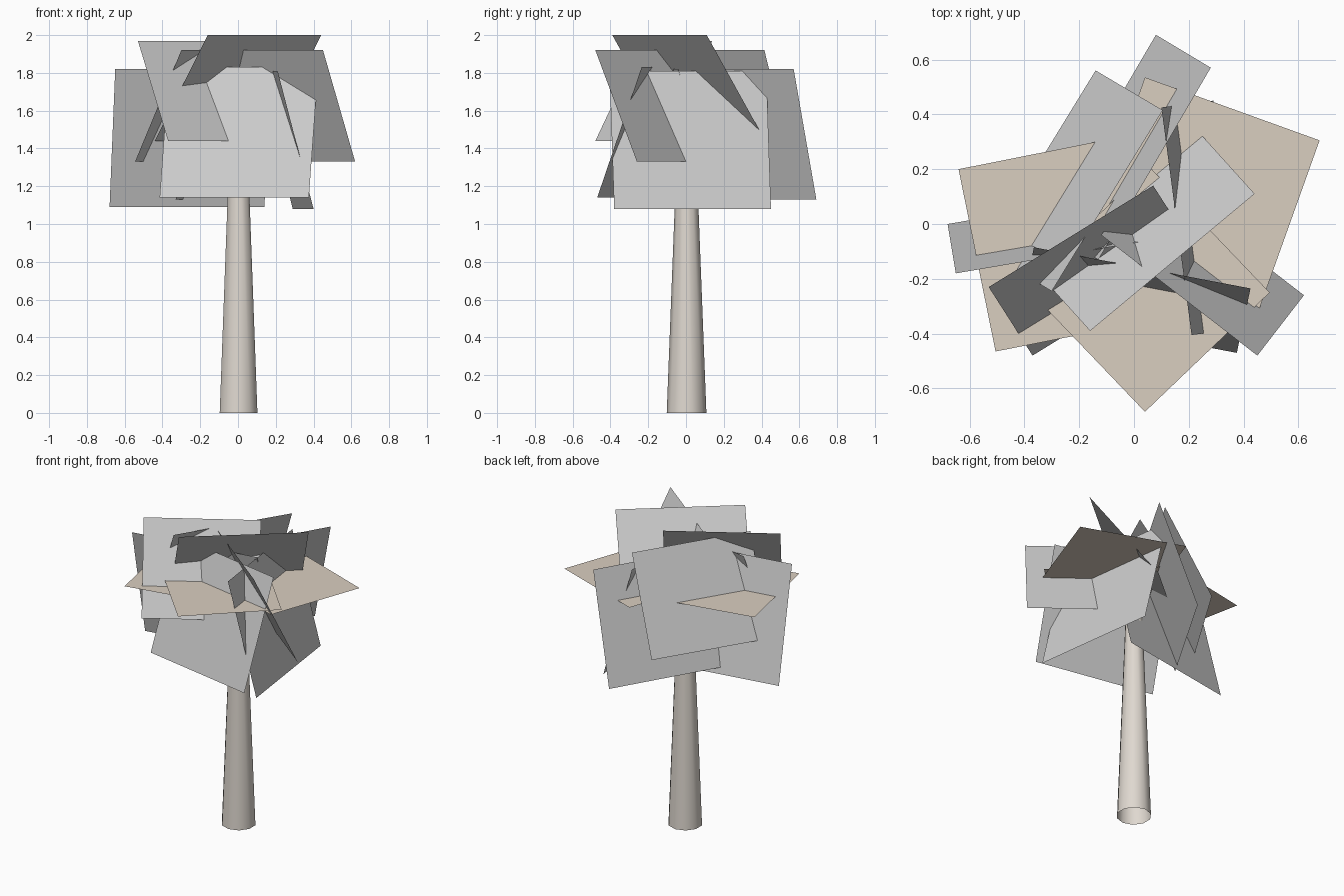
import bpy, bmesh
from mathutils import Vector

if "Cube" in bpy.data.objects:
    bpy.data.objects.remove(bpy.data.objects["Cube"])


def material(name, rgb):
    m = bpy.data.materials.new(name)
    m.diffuse_color = (*rgb, 1)
    m.use_nodes = True
    m.node_tree.nodes["Principled BSDF"].inputs["Base Color"].default_value = m.diffuse_color
    return m


BARK = material("bark", (0.74, 0.69, 0.63))
TAN = material("leaf_tan", (0.70, 0.62, 0.53))


def make_object(name, bm, mat=None):
    mesh = bpy.data.meshes.new(name)
    bm.to_mesh(mesh)
    bm.free()
    if mat:
        mesh.materials.append(mat)
    ob = bpy.data.objects.new(name, mesh)
    bpy.context.collection.objects.link(ob)
    return ob


def card(name, corner, along, up, mat=None):
    """Rectangular leaf card: one corner, plus its two edge vectors."""
    c, a, u = Vector(corner), Vector(along), Vector(up)
    bm = bmesh.new()
    bm.faces.new([bm.verts.new(p) for p in (c, c + a, c + a + u, c + u)])
    return make_object(name, bm, mat)


# Tapered trunk, smooth shaded, open at the ends
bm = bmesh.new()
bmesh.ops.create_cone(bm, cap_ends=False, segments=10,
                      radius1=0.105, radius2=0.047, depth=1.5)
bmesh.ops.translate(bm, verts=bm.verts, vec=(0.003, 0.003, 0.75))
for f in bm.faces:
    f.smooth = True
make_object("trunk", bm, BARK)

# Upright leaf cards: bottom corner, horizontal bottom edge, rising edge
upright = [
    ((-0.68, 0.00, 1.09), (0.82, 0.14, 0), (0.03, -0.18, 0.73)),     # left
    ((-0.37, -0.48, 1.44), (0.60, 0.37, 0), (-0.16, 0.25, 0.53)),    # front left, high
    ((-0.44, -0.08, 1.44), (0.60, 0.50, 0), (0.28, -0.31, 0.56)),    # topmost
    ((0.62, -0.26, 1.33), (-0.57, 0.44, 0), (-0.17, -0.22, 0.59)),   # front right
    ((-0.415, -0.32, 1.14), (0.79, -0.15, 0), (0.05, 0.235, 0.69)),  # front
    ((0.40, -0.38, 1.08), (-0.11, 0.83, 0), (-0.19, -0.025, 0.73)),  # right
    ((0.08, 0.69, 1.13), (-0.41, -0.70, 0), (0.20, -0.12, 0.69)),    # back
    ((-0.14, 0.56, 1.33), (-0.405, -0.66, 0), (0.245, -0.145, 0.59)),  # back left
]
for i, (c, a, u) in enumerate(upright, 1):
    card(f"upright_leaf_card_{i}", c, a, u)

# Level leaf cards around the middle of the crown
level = [
    ((0.677, 0.305, 1.62), (-0.637, 0.23, 0), (-0.22, -0.615, 0)),
    ((-0.64, 0.20, 1.61), (0.135, -0.665, 0), (0.645, 0.128, 0)),
    ((0.04, -0.685, 1.64), (0.455, 0.435, 0), (-0.44, 0.46, 0)),
]
for i, (c, a, u) in enumerate(level, 1):
    card(f"level_leaf_card_{i}", c, a, u, TAN)
